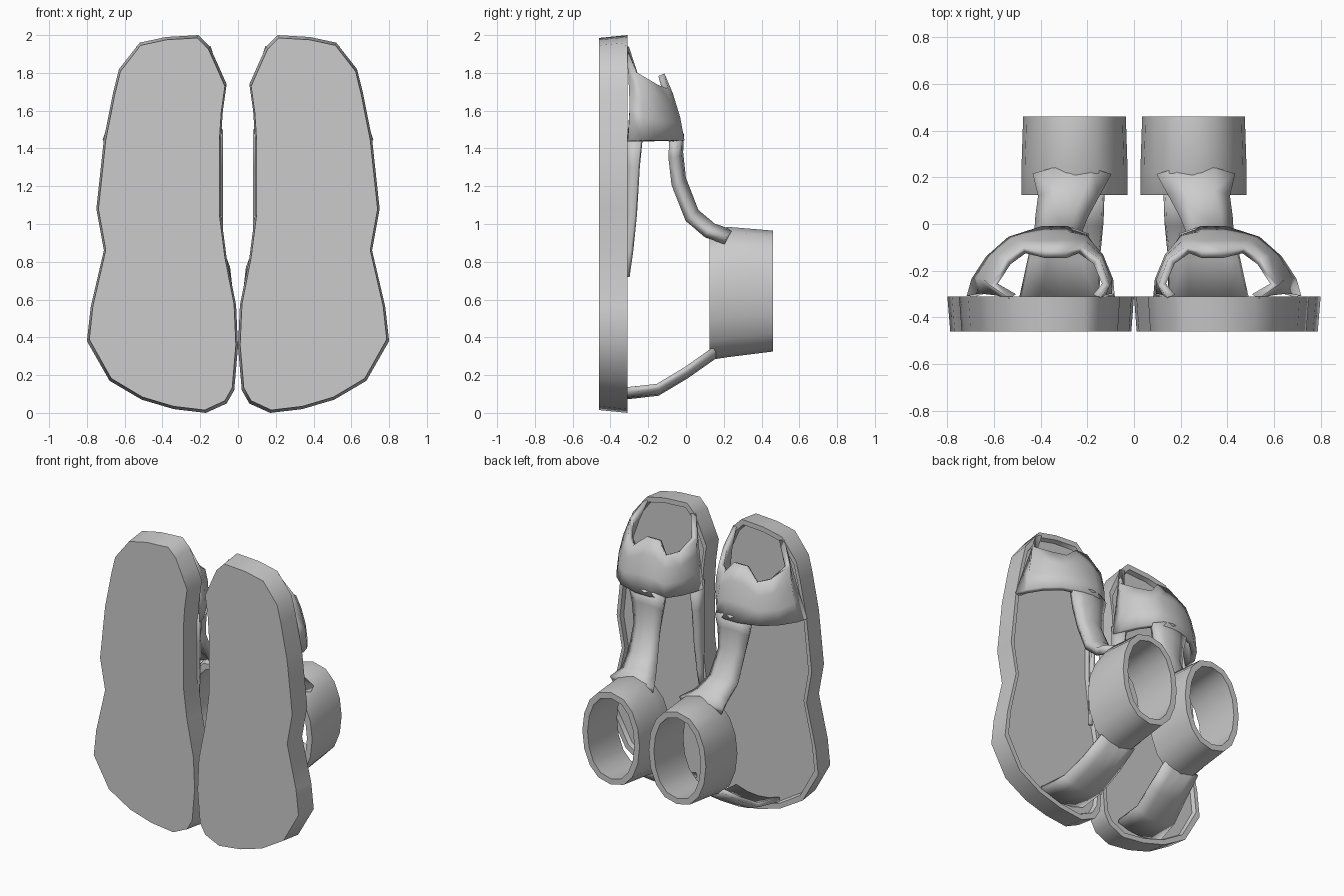
import bpy, bmesh, math
from mathutils import Vector

if "Cube" in bpy.data.objects:
    bpy.data.objects.remove(bpy.data.objects["Cube"])


def finish(name, bm, thickness=0, angle=50):
    """Turn a bmesh into a smooth-shaded object mirrored to the other shoe."""
    bmesh.ops.recalc_face_normals(bm, faces=bm.faces[:])
    me = bpy.data.meshes.new(name)
    bm.to_mesh(me)
    bm.free()
    ob = bpy.data.objects.new(name, me)
    bpy.context.collection.objects.link(ob)
    if thickness:
        m = ob.modifiers.new("thickness", 'SOLIDIFY')
        m.thickness = thickness
        m.offset = 0
        m.use_even_offset = False
    m = ob.modifiers.new("pair", 'MIRROR')
    m.use_clip = False
    m.use_mirror_merge = False
    bpy.ops.object.select_all(action='DESELECT')
    ob.select_set(True)
    bpy.context.view_layer.objects.active = ob
    bpy.ops.object.shade_smooth_by_angle(angle=math.radians(angle))
    return ob


def loft(rows, closed=False, wrap=False):
    """Skin quads between rows of points."""
    bm = bmesh.new()
    vs = [[bm.verts.new(p) for p in r] for r in rows]
    n, k = len(rows[0]), len(rows)
    for i in range(k if wrap else k - 1):
        for j in range(n if closed else n - 1):
            a, b = vs[i], vs[(i + 1) % k]
            bm.faces.new((a[j], a[(j + 1) % n], b[(j + 1) % n], b[j]))
    return bm


def strap(name, stations, thickness, rise):
    """Ribbon through (x, half width, y, z) stations, edges drooping by rise (y, z)."""
    rows = []
    for x, w, y, z in stations:
        rows.append([(x + w * s, y - rise[0] * s * s, z - rise[1] * s * s)
                     for s in (-1, -0.5, 0, 0.5, 1)])
    finish(name, loft(rows), thickness)


# Sole: foot outline extruded along y, a shallow footbed sunk into the back
outline = [(0.21, 2.0), (0.38, 1.99), (0.52, 1.96), (0.63, 1.82), (0.66, 1.7),
           (0.71, 1.45), (0.75, 1.08), (0.71, 0.86), (0.78, 0.56), (0.80, 0.38),
           (0.68, 0.17), (0.51, 0.07), (0.34, 0.02), (0.17, 0.0), (0.06, 0.05),
           (0.02, 0.12), (0.0, 0.35), (0.01, 0.57), (0.06, 0.82), (0.09, 1.05),
           (0.09, 1.45), (0.08, 1.6), (0.06, 1.74), (0.10, 1.83), (0.15, 1.94)]


def ring_of(scale, y):
    return [(0.38 + (x - 0.38) * scale, y, 1 + (z - 1) * (1 - (1 - scale) * 0.5))
            for x, z in outline]


rows = [ring_of(0.97, -0.46), ring_of(1, -0.31), ring_of(0.93, -0.31), ring_of(0.91, -0.34)]
bm = loft(rows, closed=True)
bm.verts.ensure_lookup_table()
n = len(outline)
bm.faces.new(bm.verts[:n])
bm.faces.new(bm.verts[-n:])
finish("sole", bm)

# Vamp: arched band over the toes; (x, y, z) along the lower and upper edges
lower = [(0.10, -0.31), (0.11, -0.25), (0.15, -0.15), (0.21, -0.06), (0.29, -0.025),
         (0.39, -0.025), (0.53, -0.07), (0.62, -0.15), (0.68, -0.24), (0.70, -0.31)]
upper = [(0.16, -0.31, 1.94), (0.12, -0.26, 1.80), (0.16, -0.16, 1.73), (0.23, -0.11, 1.71),
         (0.29, -0.13, 1.79), (0.38, -0.13, 1.79), (0.47, -0.11, 1.71),
         (0.54, -0.16, 1.73), (0.60, -0.26, 1.80), (0.52, -0.31, 1.94)]
rows = []
for t in (0, 0.35, 0.7, 1):
    row = []
    for (x, y), u in zip(lower, upper):
        p = Vector((x, y, 1.44)).lerp(Vector(u), t)
        p.x += 0.12 * t * (1 - t) * (p.x - 0.37)
        p.y += 0.06 * t * (1 - t)
        row.append(p)
    rows.append(row)
finish("vamp", loft(rows), 0.035)

# Low side wall running back from the vamp on the inner side
rows = [[(0.09, -0.32, z), (0.10 + h * 0.4, -0.31 + h, z)]
        for z, h in ((1.5, 0.08), (1.3, 0.06), (1.05, 0.045), (0.86, 0.025), (0.72, 0.005))]
finish("inner_side_wall", loft(rows), 0.025)

# Strap from vamp up to the ankle cuff
strap("instep_strap", [(0.33, 0.13, -0.035, 1.48), (0.33, 0.11, -0.04, 1.38),
                       (0.325, 0.09, -0.025, 1.24), (0.31, 0.10, 0.045, 1.06),
                       (0.28, 0.12, 0.14, 0.98), (0.265, 0.16, 0.24, 0.945)],
      0.05, (0.03, 0.03))

# Ankle cuff: oval tube along y with wall thickness
def oval(y, rx, zlow, zhigh, inset):
    pts = []
    for i in range(16):
        a = math.tau * i / 16
        c, s = math.cos(a), math.sin(a)
        sx = math.copysign(abs(c) ** 0.85, c)
        pts.append((0.255 + (rx - inset) * sx, y,
                    (zlow + zhigh) / 2 + ((zhigh - zlow) / 2 - inset) * s))
    return pts


rows = [oval(0.125, 0.228, 0.28, 0.94, 0), oval(0.22, 0.228, 0.295, 0.985, 0),
        oval(0.46, 0.22, 0.325, 0.965, 0), oval(0.46, 0.22, 0.325, 0.965, 0.04),
        oval(0.125, 0.228, 0.28, 0.94, 0.04)]
finish("ankle_cuff", loft(rows, closed=True, wrap=True))

# Heel strap from the sole to the bottom of the cuff
strap("heel_strap", [(0.32, 0.17, -0.33, 0.085), (0.30, 0.15, -0.15, 0.105),
                     (0.275, 0.14, 0.0, 0.195), (0.26, 0.13, 0.15, 0.30)],
      0.03, (0, -0.035))
